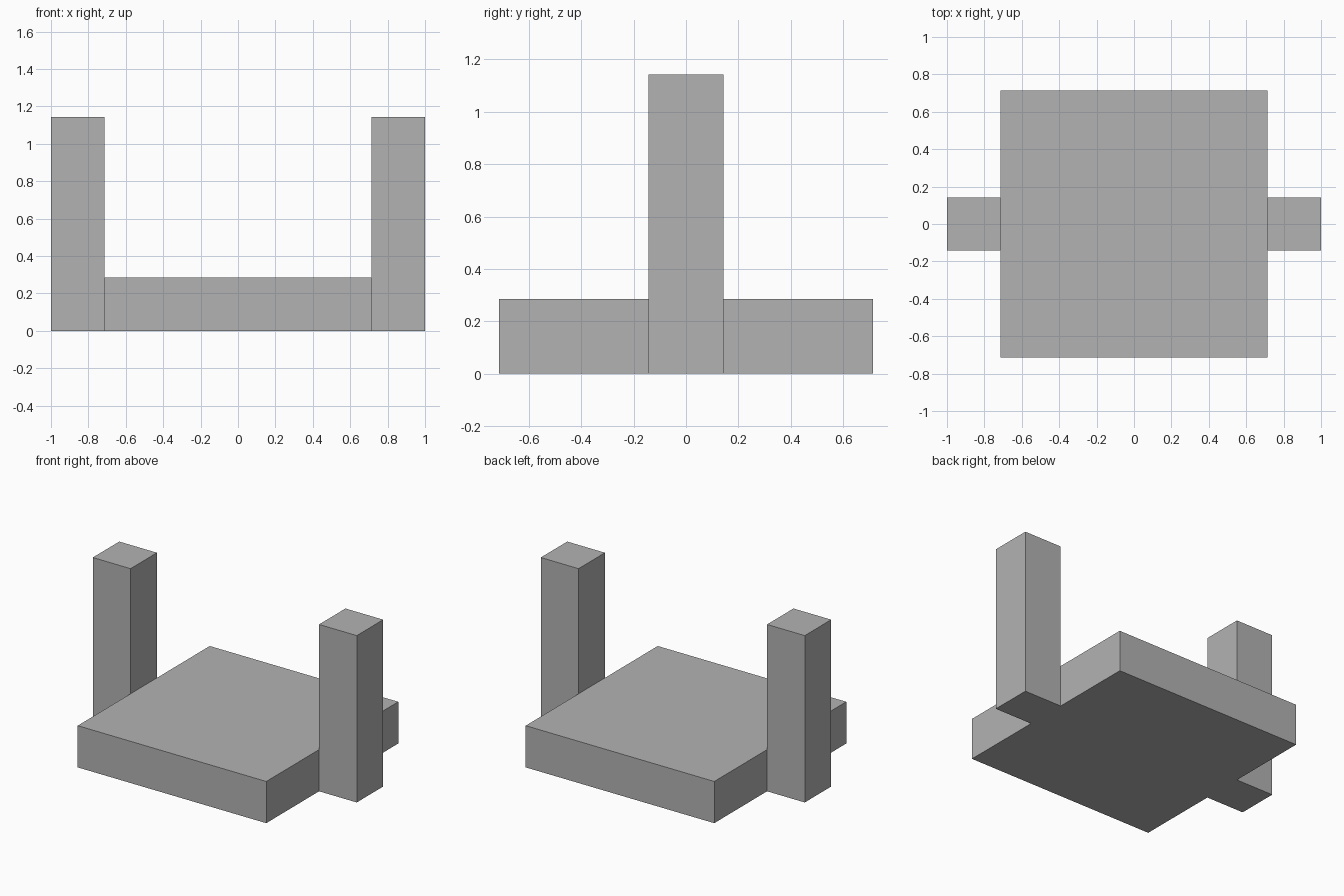
import bpy

# Remove the default cube
default = bpy.data.objects.get("Cube")
if default:
    bpy.data.objects.remove(default, do_unlink=True)

# Single flat grey
GREY = (0.45, 0.45, 0.45, 1)
grey = bpy.data.materials.new("plain grey")
grey.use_nodes = True
grey.diffuse_color = GREY
grey.node_tree.nodes["Principled BSDF"].inputs["Base Color"].default_value = GREY

UNIT = 2 / 7  # post thickness and base height


def box(name, x, size):
    """Box standing on the ground, centred on y."""
    bpy.ops.mesh.primitive_cube_add(size=1, location=(x, 0, size[2] / 2))
    ob = bpy.context.object
    ob.name = name
    ob.scale = size
    bpy.ops.object.transform_apply(location=False, rotation=False, scale=True)
    ob.data.materials.append(grey)
    return ob


# Square base slab
box("base", 0, (5 * UNIT, 5 * UNIT, UNIT))

# Upright posts against the two sides
for name, side in (("left_post", 1), ("right_post", -1)):
    box(name, side * 3 * UNIT, (UNIT, UNIT, 4 * UNIT))
